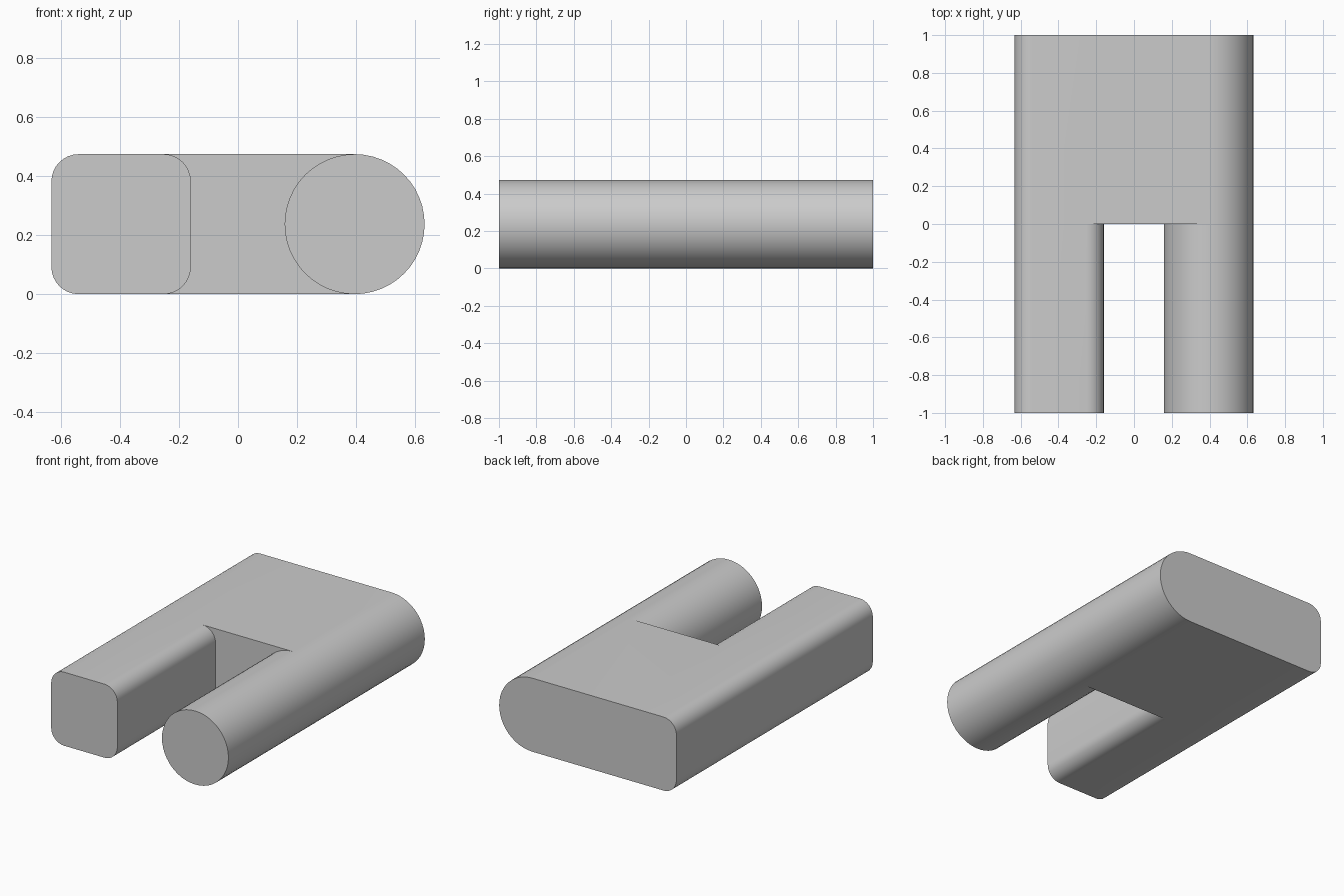
import bpy, bmesh
from math import sin, cos, radians

if "Cube" in bpy.data.objects:
    bpy.data.objects.remove(bpy.data.objects["Cube"])

H = 0.474            # thickness
R = H / 2            # round leg radius
XC = 0.632 - R       # round leg centre
X0, X1 = -0.632, -0.16   # square leg sides
C = 0.092            # square leg corner radius


def arc(cx, cz, r, a0, a1, n):
    return [(cx + r * cos(radians(a0 + (a1 - a0) * i / n)),
             cz + r * sin(radians(a0 + (a1 - a0) * i / n))) for i in range(n + 1)]


# Profiles in x, z, split into outer (full length) and inner (front only) chains
block_outer = arc(X0 + C, H - C, C, 90, 180, 8) + arc(X0 + C, C, C, 180, 270, 8)
block_inner = arc(X1 - C, C, C, -90, 0, 8) + arc(X1 - C, H - C, C, 0, 90, 8)
round_outer = arc(XC, R, R, -90, 90, 24)
round_inner = arc(XC, R, R, 90, 270, 24)

bm = bmesh.new()
cache = {}


def v(p, y):
    key = (round(p[0], 5), round(p[1], 5), y)
    if key not in cache:
        cache[key] = bm.verts.new((key[0], y, key[1]))
    return cache[key]


def cap(points, y):
    bm.faces.new(list(dict.fromkeys(v(p, y) for p in points)))


def strip(points, ya, yb):
    for a, b in zip(points, points[1:]):
        if v(a, ya) != v(b, ya):
            bm.faces.new((v(a, ya), v(b, ya), v(b, yb), v(a, yb)))


# Two front legs
for outer, inner in ((block_outer, block_inner), (round_outer, round_inner)):
    loop = outer + inner
    cap(loop, -1)
    strip(loop + loop[:1], -1, 0)

# Solid rear body, closed at the back, with the notch wall at the middle
body = block_outer + block_inner[:1] + round_outer + block_inner[-1:]
strip(body + body[:1], 0, 1)
cap(body, 1)
cap(block_inner + round_inner, 0)

bmesh.ops.recalc_face_normals(bm, faces=bm.faces)
mesh = bpy.data.meshes.new("forked_block")
bm.to_mesh(mesh)
bm.free()
obj = bpy.data.objects.new("forked_block", mesh)
bpy.context.collection.objects.link(obj)
bpy.context.view_layer.objects.active = obj
obj.select_set(True)
bpy.ops.object.shade_smooth_by_angle(angle=radians(30))
